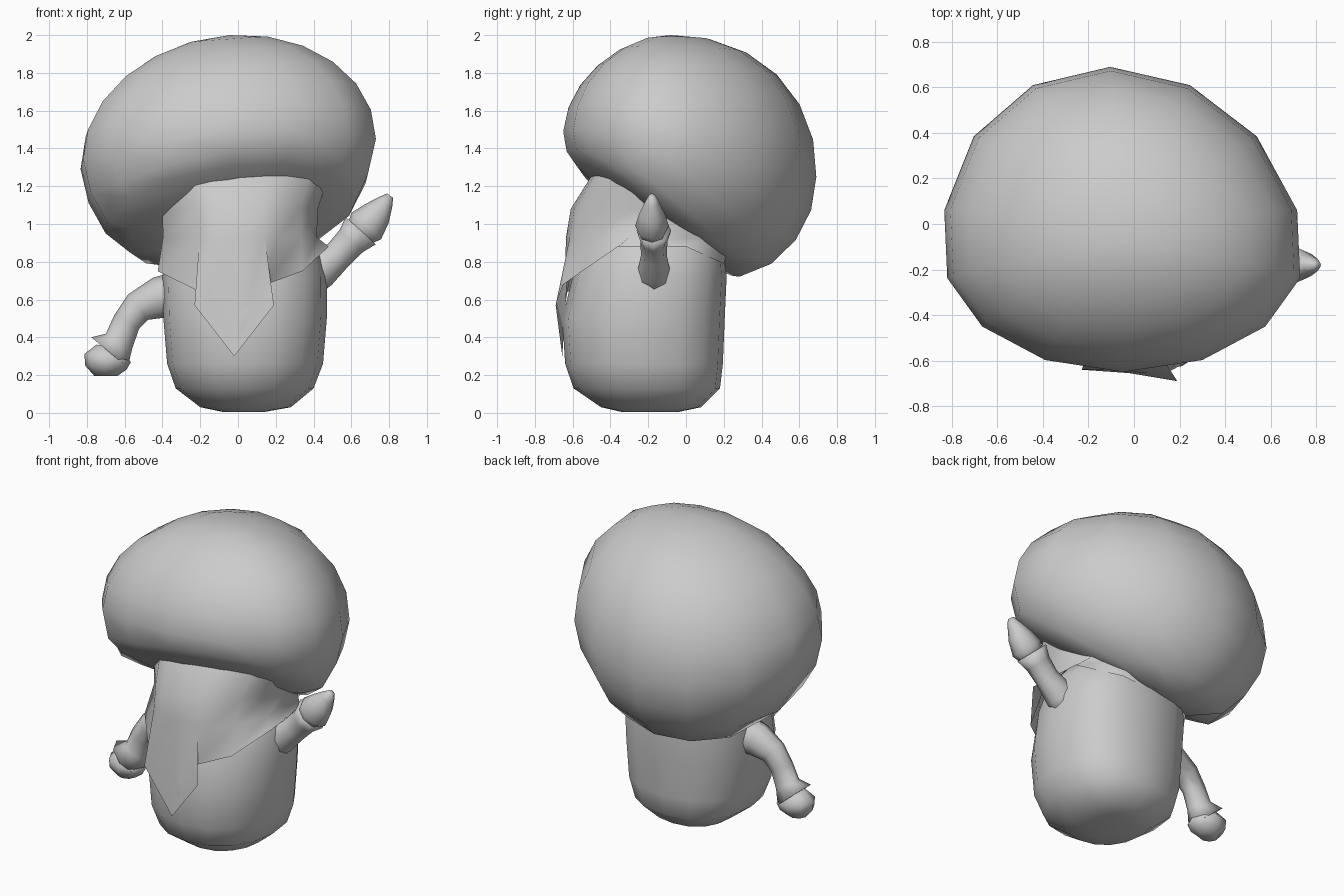
import bpy, bmesh
from math import sin, cos, pi, copysign
from mathutils import Vector

if "Cube" in bpy.data.objects:
    bpy.data.objects.remove(bpy.data.objects["Cube"])

GREY = (0.6, 0.6, 0.6, 1)
grey = bpy.data.materials.new("plain grey")
grey.use_nodes = True
grey.diffuse_color = GREY
grey.node_tree.nodes["Principled BSDF"].inputs["Base Color"].default_value = GREY


def finish(name, bm):
    bmesh.ops.recalc_face_normals(bm, faces=bm.faces)
    mesh = bpy.data.meshes.new(name)
    bm.to_mesh(mesh)
    bm.free()
    mesh.materials.append(grey)
    mesh.shade_smooth()
    obj = bpy.data.objects.new(name, mesh)
    bpy.context.collection.objects.link(obj)


def loft(name, rings, caps=(True, True)):
    bm = bmesh.new()
    loops = [[bm.verts.new(p) for p in ring] for ring in rings]
    for a, b in zip(loops, loops[1:]):
        for i in range(len(a)):
            j = (i + 1) % len(a)
            bm.faces.new((a[i], a[j], b[j], b[i]))
    for loop, wanted in zip((loops[0], loops[-1]), caps):
        if wanted:
            bm.faces.new(loop)
    finish(name, bm)


def oval(angle, cx, cy, rx, ry):
    # rounder at the front, squarer at the back
    c, s = cos(angle), sin(angle)
    power = 0.95 if s < 0 else 0.82
    return (cx + rx * copysign(abs(c) ** power, c), cy + ry * copysign(abs(s) ** power, s))


# Body: rounded barrel, given as height, left, right, front and back
def body_ring(z, x0, x1, y0, y1, n=16):
    return [(*oval(2 * pi * i / n, (x0 + x1) / 2, (y0 + y1) / 2,
                   (x1 - x0) / 2, (y1 - y0) / 2), z) for i in range(n)]


loft("body", [body_ring(*r) for r in (
    (0.005, -0.08, 0.14, -0.34, -0.04), (0.03, -0.2, 0.28, -0.45, 0.08),
    (0.13, -0.33, 0.4, -0.595, 0.18), (0.26, -0.375, 0.45, -0.64, 0.195),
    (0.5, -0.395, 0.47, -0.655, 0.205), (0.72, -0.4, 0.47, -0.6, 0.215),
    (0.88, -0.37, 0.43, -0.54, 0.2), (1.0, -0.3, 0.34, -0.44, 0.1))])

# Face: shell with a jagged beard along its lower edge, widening into the cap
hem = [(-0.02, -0.655, 0.3), (0.19, -0.69, 0.57), (0.15, -0.65, 0.68), (0.34, -0.55, 0.75),
       (0.48, -0.36, 0.88), (0.45, 0.0, 0.88), (0.25, 0.2, 0.79), (-0.18, 0.2, 0.76),
       (-0.39, 0.0, 0.8), (-0.425, -0.36, 0.75), (-0.2, -0.63, 0.64), (-0.23, -0.64, 0.57)]
order = [-1.57, -1.27, -1.1, -0.72, -0.25, 0.5, 1.2, 1.95, 2.65, 3.4, 4.2, 4.4]


def face_ring(z, rx, ry):
    return [(*oval(a, 0.01, -0.18, rx, ry), z) for a in order]


loft("face_and_beard", [hem, face_ring(0.93, 0.42, 0.455), face_ring(1.08, 0.425, 0.43),
                        face_ring(1.24, 0.48, 0.33), face_ring(1.36, 0.5, 0.25)], (False, True))

# Cap: lopsided egg, long at the back, with its underside pressed to a tilted slope
bm = bmesh.new()
bmesh.ops.create_uvsphere(bm, u_segments=14, v_segments=12, radius=1)
for v in bm.verts:
    d = v.co.copy()
    up, down, back = max(0, d.z), max(0, -d.z), max(0, d.y)
    x = 0.795 * d.x * (1 - 0.08 * down) - 0.045 - 0.06 * back
    y = (0.81 if d.y > 0 else 0.53) * d.y - 0.12 + 0.04 * up
    z = 1.37 + 0.63 * up - 0.7 * down + 0.055 * d.x - 0.12 * d.y * (1 - up)
    slope = 0.95 - 0.74 * y + 0.15 * x
    if z < slope:
        z = slope + (z - slope) * 0.25
    v.co = (x, y, z)
finish("cap", bm)


# Arms and hands: tubes along a path, as x, z, radius
def tube(name, path, y=-0.17, n=8, depth=0.85):
    pts = [Vector((x, y, z)) for x, z, r in path]
    rings = []
    for i, (x, z, r) in enumerate(path):
        along = (pts[min(i + 1, len(pts) - 1)] - pts[max(i - 1, 0)]).normalized()
        side = along.cross(Vector((0, 1, 0)))
        rings.append([pts[i] + side * r * cos(2 * pi * k / n)
                      + Vector((0, depth * r * sin(2 * pi * k / n), 0)) for k in range(n)])
    loft(name, rings)


tube("left_arm", [(0.3, 0.68, 0.12), (0.44, 0.76, 0.1), (0.53, 0.835, 0.08),
                  (0.6, 0.91, 0.085), (0.65, 0.965, 0.108)])
tube("left_hand", [(0.62, 0.93, 0.07), (0.68, 0.99, 0.105), (0.735, 1.055, 0.08),
                   (0.78, 1.115, 0.045), (0.805, 1.15, 0.02)], y=-0.18)
tube("right_arm", [(-0.28, 0.63, 0.13), (-0.42, 0.61, 0.11), (-0.53, 0.56, 0.085),
                   (-0.59, 0.48, 0.075), (-0.63, 0.38, 0.08), (-0.68, 0.32, 0.125)], y=-0.15)
tube("right_hand", [(-0.68, 0.35, 0.07), (-0.69, 0.29, 0.125), (-0.7, 0.24, 0.11),
                    (-0.7, 0.195, 0.06)], y=-0.15)
